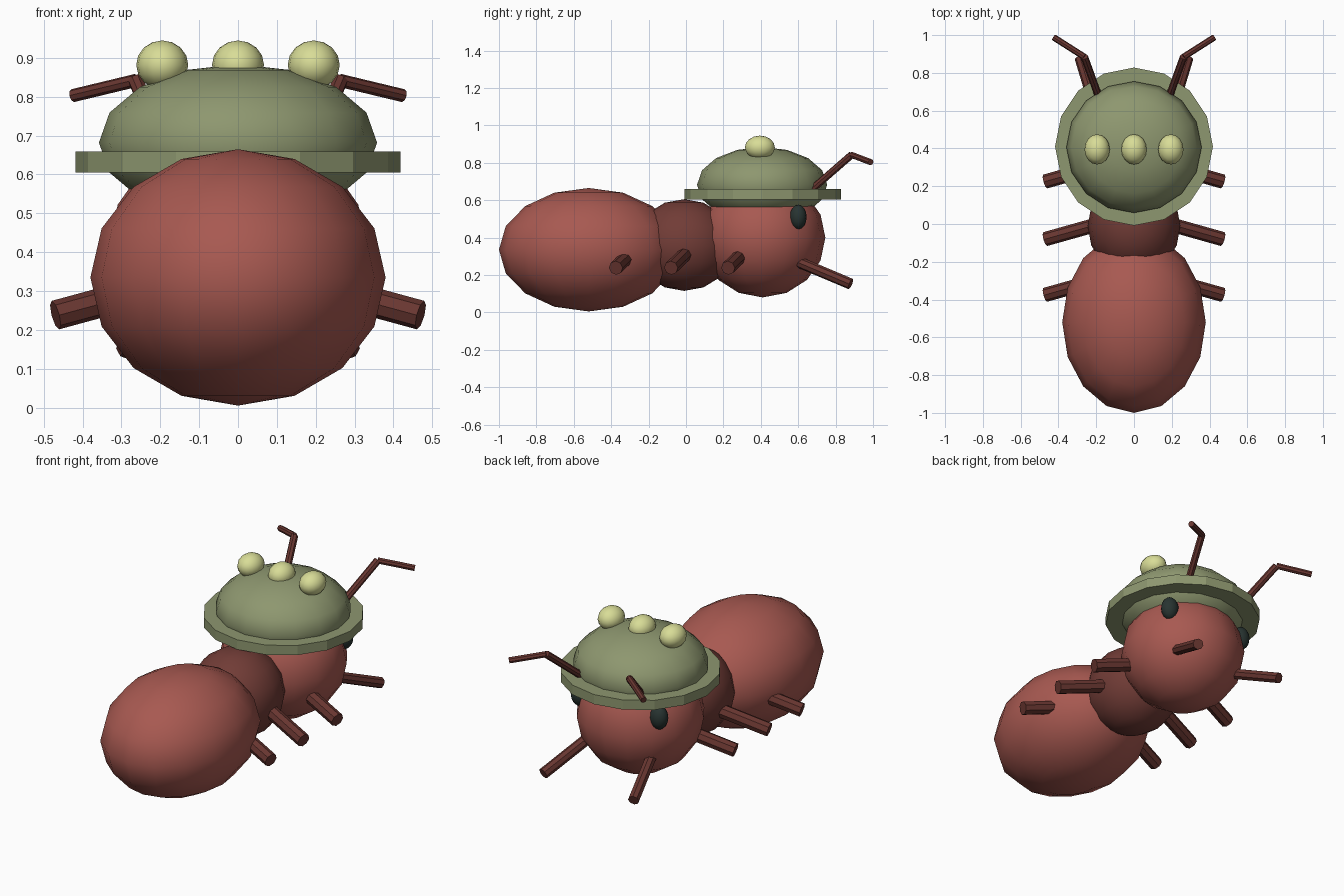
import bpy
from mathutils import Vector

cube = bpy.data.objects.get("Cube")
if cube:
    bpy.data.objects.remove(cube, do_unlink=True)


def material(name, rgb):
    m = bpy.data.materials.new(name)
    m.use_nodes = True
    m.diffuse_color = (*rgb, 1)
    m.node_tree.nodes["Principled BSDF"].inputs["Base Color"].default_value = (*rgb, 1)
    return m


RED = material("brick red", (0.39, 0.10, 0.082))
BROWN = material("dark red brown", (0.165, 0.045, 0.037))
LIMB = material("limb brown", (0.14, 0.037, 0.03))
GREEN = material("olive green", (0.27, 0.31, 0.16))
YELLOW = material("pale yellow", (0.69, 0.72, 0.31))
BLACK = material("eye black", (0.021, 0.034, 0.031))


def finish(name, mat):
    ob = bpy.context.object
    ob.name = name
    ob.data.materials.append(mat)
    return ob


def ellipsoid(name, centre, radii, mat):
    bpy.ops.mesh.primitive_uv_sphere_add(segments=16, ring_count=8, radius=1, location=centre)
    ob = finish(name, mat)
    ob.scale = radii
    bpy.ops.object.transform_apply(location=False, rotation=False, scale=True)
    bpy.ops.object.shade_smooth()
    return ob


def rod(name, start, end, radius, mat):
    a, b = Vector(start), Vector(end)
    bpy.ops.mesh.primitive_cylinder_add(vertices=8, radius=radius, depth=(b - a).length,
                                        location=(a + b) / 2)
    ob = finish(name, mat)
    ob.rotation_euler = (b - a).to_track_quat('Z', 'Y').to_euler()
    return ob


# Body
ellipsoid("abdomen", (0, -0.52, 0.335), (0.38, 0.48, 0.33), RED)
ellipsoid("thorax", (0, -0.01, 0.36), (0.245, 0.27, 0.245), BROWN)
ellipsoid("head", (0, 0.41, 0.4), (0.335, 0.335, 0.32), RED)

# Hat: domed crown and flat brim
ellipsoid("hat_crown", (0, 0.407, 0.682), (0.358, 0.348, 0.202), GREEN)
bpy.ops.mesh.primitive_cylinder_add(vertices=16, radius=0.418, depth=0.055,
                                    location=(0, 0.41, 0.632))
finish("hat_brim", GREEN)

# Bobbles across the crown
for label, x in (("left", 0.195), ("middle", 0), ("right", -0.195)):
    ellipsoid(label + "_hat_bobble", (x, 0.395, 0.882), (0.067, 0.08, 0.063), YELLOW)

# Paired parts
for side, s in (("left", 1), ("right", -1)):
    ellipsoid(side + "_eye", (s * 0.25, 0.6, 0.51), (0.05, 0.045, 0.066), BLACK)
    for part, y in (("hind", -0.375), ("middle", -0.08), ("front", 0.225)):
        rod(f"{side}_{part}_leg", (s * 0.15, y + 0.09, 0.325), (s * 0.47, y, 0.238), 0.038, LIMB)
    rod(side + "_fore_limb", (s * 0.2, 0.6, 0.27), (s * 0.285, 0.88, 0.152), 0.03, LIMB)
    bend = (s * 0.263, 0.885, 0.842)
    rod(side + "_antenna_base", (s * 0.185, 0.67, 0.655), bend, 0.02, LIMB)
    rod(side + "_antenna_tip", bend, (s * 0.425, 0.988, 0.803), 0.017, LIMB)
